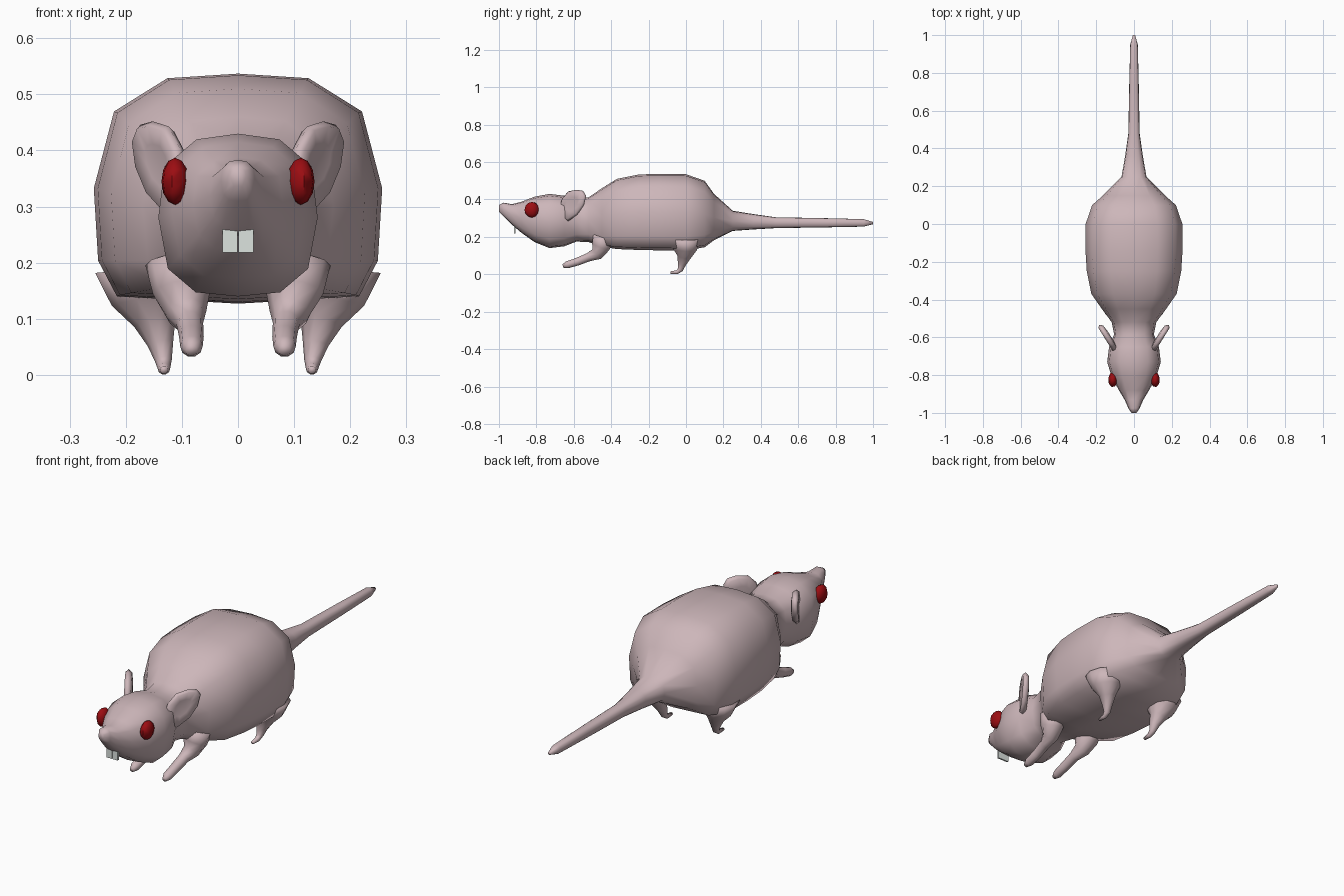
import bpy, bmesh, math
from mathutils import Vector

if "Cube" in bpy.data.objects:
    bpy.data.objects.remove(bpy.data.objects["Cube"])


def material(name, rgb):
    m = bpy.data.materials.new(name)
    m.diffuse_color = (*rgb, 1)
    m.use_nodes = True
    m.node_tree.nodes["Principled BSDF"].inputs["Base Color"].default_value = m.diffuse_color
    return m


SKIN = material("pale pink skin", (0.61, 0.47, 0.49))
RED = material("dark red", (0.33, 0.004, 0.006))
WHITE = material("tooth white", (0.72, 0.77, 0.74))


def finish(name, bm, mat, angle=180):
    bmesh.ops.recalc_face_normals(bm, faces=bm.faces)
    me = bpy.data.meshes.new(name)
    bm.to_mesh(me)
    bm.free()
    me.materials.append(mat)
    ob = bpy.data.objects.new(name, me)
    bpy.context.collection.objects.link(ob)
    bpy.ops.object.select_all(action='DESELECT')
    bpy.context.view_layer.objects.active = ob
    ob.select_set(True)
    if angle:
        bpy.ops.object.shade_smooth_by_angle(angle=math.radians(angle))
    return ob


def loft(name, rings, mat, angle=180):
    """Skin a list of equal-length point rings and cap both ends."""
    bm = bmesh.new()
    loops = [[bm.verts.new(p) for p in r] for r in rings]
    n = len(loops[0])
    for a, b in zip(loops, loops[1:]):
        for i in range(n):
            j = (i + 1) % n
            bm.faces.new((a[i], a[j], b[j], b[i]))
    bm.faces.new(loops[0])
    bm.faces.new(loops[-1])
    return finish(name, bm, mat, angle)


# Half cross-sections, top to bottom, in units of half width and half height
ROUND = [(0, 1), (.52, .93), (.92, .6), (1, -.03), (.88, -.66), (.53, -.95), (0, -1)]
BARREL = [(0, 1), (.49, .96), (.86, .67), (1, 0), (.97, -.63), (.84, -.94), (0, -1)]


def section(y, low, high, w, t):
    pts = []
    for a, b in zip(ROUND, BARREL):
        u, v = a[0] + (b[0] - a[0]) * t, a[1] + (b[1] - a[1]) * t
        pts.append(Vector((u * w, y, (low + high) / 2 + v * (high - low) / 2)))
    return pts + [Vector((-p.x, p.y, p.z)) for p in pts[-2:0:-1]]


# Head, trunk and tail in one skin: y, bottom, top, half width, barrel amount
stations = [
    (-1.0, .335, .37, .014, 0), (-.975, .31, .383, .03, 0),
    (-.93, .265, .375, .05, 0), (-.88, .222, .388, .08, 0),
    (-.81, .172, .415, .118, 0), (-.73, .14, .43, .142, 0),
    (-.65, .15, .42, .132, 0), (-.585, .175, .402, .105, 0),
    (-.52, .172, .412, .118, .3), (-.45, .148, .46, .17, .7),
    (-.37, .135, .51, .226, 1), (-.25, .13, .534, .25, 1),
    (-.14, .128, .537, .257, 1), (0, .127, .535, .256, 1),
    (.1, .145, .5, .222, 1), (.15, .182, .43, .165, .6),
    (.25, .232, .34, .066, 0), (.36, .24, .322, .047, 0),
    (.48, .247, .305, .03, 0), (.75, .251, .3, .025, 0),
    (.95, .255, .295, .02, 0), (1.0, .268, .28, .006, 0)]
loft("body", [section(*s) for s in stations], SKIN)


def limb(name, path, side):
    """Round tube along (x, y, z, radius) points lying close to a side plane."""
    pts = [Vector((side * p[0], p[1], p[2])) for p in path]
    rings = []
    for i, c in enumerate(pts):
        d = (pts[min(i + 1, len(pts) - 1)] - pts[max(i - 1, 0)]).normalized()
        u = Vector((1, 0, 0))
        u = (u - d * u.dot(d)).normalized()
        v = d.cross(u)
        r = path[i][3]
        rings.append([c + r * (u * math.cos(a) + v * math.sin(a))
                      for a in (math.tau * k / 10 for k in range(10))])
    loft(name, rings, SKIN)


FRONT_LEG = [(.105, -.44, .2, .06), (.1, -.455, .15, .052), (.092, -.475, .11, .036),
             (.086, -.52, .092, .024), (.083, -.58, .068, .022),
             (.083, -.635, .051, .02), (.083, -.658, .044, .01)]
HIND_LEG = [(.165, -.005, .19, .09), (.16, -.005, .135, .066), (.148, -.01, .095, .038),
            (.138, -.022, .055, .023), (.133, -.03, .025, .015),
            (.132, -.048, .011, .011), (.132, -.083, .009, .007)]

# Ear outline seen from the side (y, z)
EAR = [(-.68, .345), (-.665, .3), (-.63, .284), (-.58, .318), (-.545, .37),
       (-.534, .42), (-.55, .446), (-.585, .452), (-.63, .443), (-.662, .405)]


def ear(name, side):
    normal = Vector((.85, -.527, 0))
    base = [Vector((.093 + (y + .68) * .62, y, z)) for y, z in EAR]
    mid = sum(base, Vector()) / len(base)
    rings = []
    for s, off in ((.45, .008), (.88, .013), (1, 0), (.85, -.015), (.4, -.02)):
        ring = [mid + (p - mid) * s + normal * off for p in base]
        rings.append([Vector((side * p.x, p.y, p.z)) for p in ring])
    loft(name, rings, SKIN)


def eye(name, side):
    bm = bmesh.new()
    bmesh.ops.create_uvsphere(bm, u_segments=8, v_segments=6, radius=1)
    turn = math.radians(20)
    for v in bm.verts:
        x, y, z = v.co.x * .026, v.co.y * .042, v.co.z * .042
        v.co = (side * (.112 + x * math.cos(turn) - y * math.sin(turn) * .4),
                -.824 + x * math.sin(turn) + y * math.cos(turn), .345 + z)
    finish(name, bm, RED, 50)


def tooth(name, side):
    bm = bmesh.new()
    bmesh.ops.create_cube(bm, size=1)
    for v in bm.verts:
        v.co = (side * (.0145 + v.co.x * .027), -.916 + v.co.y * .008,
                .24 + v.co.z * .044)
    finish(name, bm, WHITE, 0)


# Paired parts
for side, label in ((1, "left"), (-1, "right")):
    limb(label + "_front_leg", FRONT_LEG, side)
    limb(label + "_hind_leg", HIND_LEG, side)
    ear(label + "_ear", side)
    eye(label + "_eye", side)
    tooth(label + "_tooth", side)
